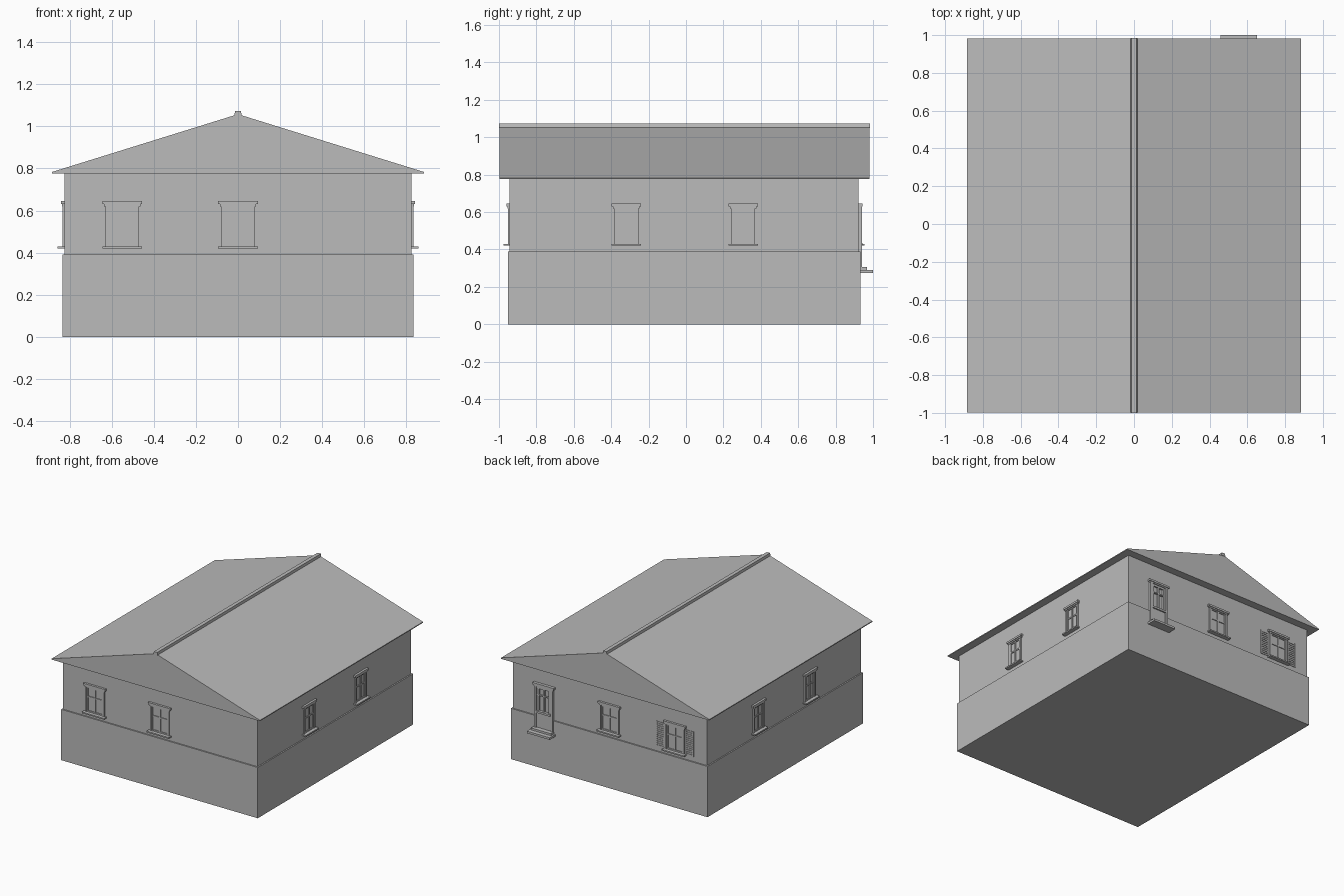
import bpy, bmesh
from math import radians
from mathutils import Matrix, Vector

cube = bpy.data.objects.get("Cube")
if cube:
    bpy.data.objects.remove(cube, do_unlink=True)

grey = bpy.data.materials.new("plain_grey")
grey.use_nodes = True
colour = (0.5, 0.5, 0.5, 1)
grey.diffuse_color = colour
grey.node_tree.nodes["Principled BSDF"].inputs["Base Color"].default_value = colour


def finish(name, bm, angle=0):
    """Turn a bmesh into an object, rotated about the vertical axis."""
    bmesh.ops.rotate(bm, verts=bm.verts, cent=(0, 0, 0),
                     matrix=Matrix.Rotation(radians(angle), 3, 'Z'))
    bmesh.ops.recalc_face_normals(bm, faces=bm.faces)
    mesh = bpy.data.meshes.new(name)
    bm.to_mesh(mesh)
    bm.free()
    mesh.materials.append(grey)
    obj = bpy.data.objects.new(name, mesh)
    bpy.context.collection.objects.link(obj)


def add_box(bm, x0, x1, y0, y1, z0, z1):
    size = Vector((x1 - x0, y1 - y0, z1 - z0))
    mid = Vector((x0 + x1, y0 + y1, z0 + z1)) / 2
    bmesh.ops.create_cube(bm, size=1,
                          matrix=Matrix.Translation(mid) @ Matrix.Diagonal(size).to_4x4())


def box(name, *bounds):
    bm = bmesh.new()
    add_box(bm, *bounds)
    finish(name, bm)


def prism(name, profile, y0, y1):
    """Extrude an x-z outline along y."""
    bm = bmesh.new()
    face = bm.faces.new([bm.verts.new((x, y0, z)) for x, z in profile])
    out = bmesh.ops.extrude_face_region(bm, geom=[face])
    moved = [v for v in out["geom"] if isinstance(v, bmesh.types.BMVert)]
    bmesh.ops.translate(bm, verts=moved, vec=(0, y1 - y0, 0))
    finish(name, bm)


# Walls: wider base below, living floor above
box("base_wall", -.835, .835, -.953, .932, 0, .39)
box("upper_wall", -.825, .825, -.943, .922, .39, .78)

# Solid gable roof with thin eaves and a ridge cap
prism("roof", [(-.885, .776), (.885, .776), (.885, .783), (0, 1.058), (-.885, .783)], -.998, .982)
prism("ridge_cap", [(-.018, 1.05), (.018, 1.05), (.014, 1.072), (-.014, 1.072)], -1, .985)

# Each wall: turn about z and distance of its surface from the centre
WALLS = {"front": (0, .943), "left": (90, .825), "back": (180, .922), "right": (270, .825)}


def wall_part(bm, wall, u, half, z0, z1, depth):
    """Box standing proud of a wall, centred at u along it."""
    d = WALLS[wall][1]
    add_box(bm, u - half, u + half, -d - depth, -d + .01, z0, z1)


def window(wall, number, u, half):
    bm = bmesh.new()
    for side in (-1, 1):
        wall_part(bm, wall, u + side * (half - .006), .006, .43, .625, .01)
        wall_part(bm, wall, u + side * (half - .016), .004, .43, .625, .006)
    wall_part(bm, wall, u, .005, .43, .625, .006)               # mullion
    wall_part(bm, wall, u, half - .012, .54, .55, .006)         # transom
    wall_part(bm, wall, u, half - .012, .43, .44, .006)         # bottom rail
    wall_part(bm, wall, u, half - .012, .612, .625, .006)       # top rail
    wall_part(bm, wall, u, half + .006, .62, .63, .012)         # lintel
    wall_part(bm, wall, u, half + .014, .63, .645, .017)
    wall_part(bm, wall, u, half + .014, .42, .43, .032)         # sill
    finish(f"{wall}_window_{number}", bm, WALLS[wall][0])


for wall, half, centres in (("front", .08, (-.55, 0)), ("back", .08, (0, .555)),
                            ("left", .065, (-.32, .305)), ("right", .065, (-.305, .32))):
    for number, u in enumerate(centres, 1):
        window(wall, number, u, half)

# Louvred shutters beside one back window
for side, label in ((-1, "inner"), (1, "outer")):
    bm = bmesh.new()
    u = .555 + side * .125
    for edge in (-1, 1):
        wall_part(bm, "back", u + edge * .031, .004, .43, .62, .006)
    for i in range(13):
        z = .43 + i * .015
        wall_part(bm, "back", u, .03, z, z + .009, .004)
    finish(f"{label}_shutter", bm, WALLS["back"][0])

# Back door: frame, glazed upper half, panel below, lintel and two steps
bm = bmesh.new()
u = -.555
for side in (-1, 1):
    wall_part(bm, "back", u + side * .07, .01, .30, .625, .018)
    wall_part(bm, "back", u + side * .05, .008, .31, .625, .012)
wall_part(bm, "back", u, .06, .31, .42, .012)
wall_part(bm, "back", u, .06, .42, .435, .022)
wall_part(bm, "back", u, .005, .435, .61, .012)
wall_part(bm, "back", u, .06, .55, .558, .012)
wall_part(bm, "back", u, .06, .605, .625, .012)
wall_part(bm, "back", u, .082, .62, .63, .018)
wall_part(bm, "back", u, .09, .63, .645, .022)
wall_part(bm, "back", u, .085, .288, .305, .045)
wall_part(bm, "back", u, .097, .274, .29, .078)
finish("back_door", bm, WALLS["back"][0])
